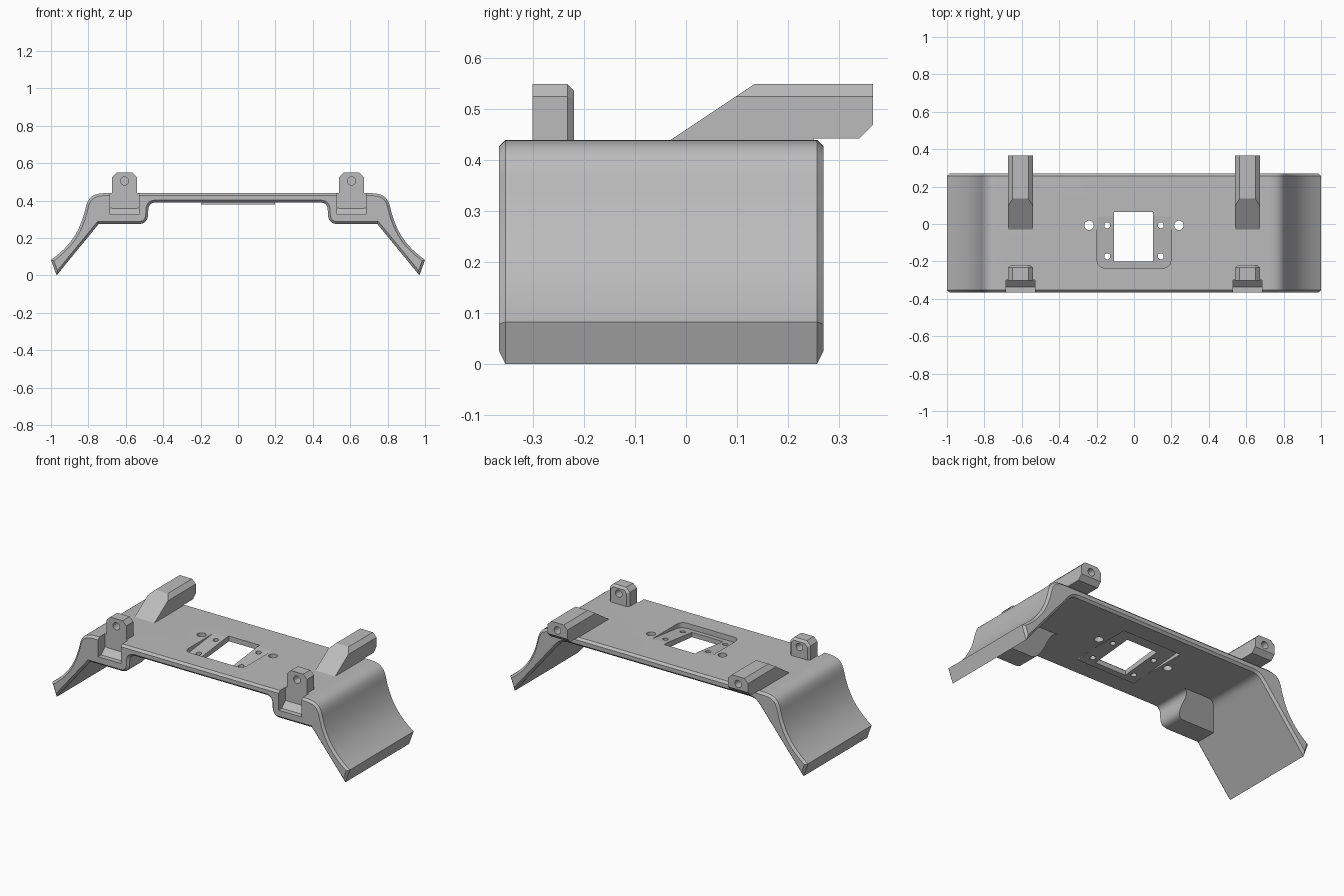
import bpy
import bmesh
import math
from mathutils import Vector

cube = bpy.data.objects.get("Cube")
if cube:
    bpy.data.objects.remove(cube, do_unlink=True)

grey = bpy.data.materials.new("plain_grey")
grey.use_nodes = True
GREY = (0.5, 0.5, 0.5, 1)
grey.diffuse_color = GREY
grey.node_tree.nodes["Principled BSDF"].inputs["Base Color"].default_value = GREY


def finish(name, bm):
    mesh = bpy.data.meshes.new(name)
    bmesh.ops.recalc_face_normals(bm, faces=bm.faces)
    bm.to_mesh(mesh)
    bm.free()
    mesh.materials.append(grey)
    obj = bpy.data.objects.new(name, mesh)
    bpy.context.collection.objects.link(obj)
    return obj


def prism(name, outline, axis, lo, hi, chamfer_lo=0, chamfer_hi=0):
    """Extrude an outline along x or y, with optional chamfered end rims."""
    bm = bmesh.new()
    k = 0 if axis == "x" else 1

    def place(p, d):
        return (d, p[0], p[1]) if k == 0 else (p[0], d, p[1])

    a = [bm.verts.new(place(p, lo + chamfer_lo)) for p in outline]
    b = [bm.verts.new(place(p, hi - chamfer_hi)) for p in outline]
    caps = [bm.faces.new(a), bm.faces.new(b[::-1])]
    for i in range(len(a)):
        j = (i + 1) % len(a)
        bm.faces.new((a[i], b[i], b[j], a[j]))
    bmesh.ops.recalc_face_normals(bm, faces=bm.faces)
    for cap, size, end in zip(caps, (chamfer_lo, chamfer_hi), (lo, hi)):
        if size:
            bmesh.ops.inset_region(bm, faces=[cap], thickness=size, depth=0,
                                   use_even_offset=True, use_boundary=True)
            for v in cap.verts:
                v.co[k] = end
    return finish(name, bm)


def cylinder(x, y, z, radius, length, axis="z"):
    bm = bmesh.new()
    bmesh.ops.create_cone(bm, cap_ends=True, segments=32, radius1=radius,
                          radius2=radius, depth=length)
    obj = finish("hole_cutter", bm)
    obj.location = (x, y, z)
    if axis == "y":
        obj.rotation_euler.x = math.pi / 2
    return obj


def combine(obj, tool, operation="DIFFERENCE"):
    """Apply a boolean and discard its tool."""
    mod = obj.modifiers.new("boolean", "BOOLEAN")
    mod.operation, mod.solver, mod.object = operation, "EXACT", tool
    bpy.context.view_layer.update()
    bpy.context.view_layer.objects.active = obj
    bpy.ops.object.modifier_apply(modifier=mod.name)
    bpy.data.objects.remove(tool, do_unlink=True)


def curve(p0, p1, p2, p3, n=24):
    p0, p1, p2, p3 = map(Vector, (p0, p1, p2, p3))
    out = []
    for i in range(n + 1):
        t = i / n
        s = 1 - t
        out.append(tuple(p0 * s**3 + p1 * 3*s*s*t + p2 * 3*s*t*t + p3 * t**3))
    return out


def box(name, x0, x1, y0, y1, z0, z1):
    return prism(name, [(y0, z0), (y1, z0), (y1, z1), (y0, z1)], "x", x0, x1)


def flip(points, side):
    return [(x * side, z) for x, z in points]


FRONT, BACK, RIM = -0.367, 0.27, 0.013
LUG_X = 0.607

# Arched shell: flat bridge flaring into two legs
half = curve((0.70, 0.44), (0.77, 0.44), (0.80, 0.425), (0.815, 0.36))
half += curve((0.815, 0.36), (0.845, 0.23), (0.90, 0.155), (1.0, 0.083))[1:]
half += [(0.97, 0)]
half += curve((0.685, 0.348), (0.66, 0.378), (0.645, 0.39), (0.605, 0.39))
shell = prism("arched_shell", half + flip(half, -1)[::-1], "y", FRONT, BACK, RIM, RIM)

# Rounded pads under the front lugs, sloping away towards the back
pad = curve((0.435, 0.39), (0.465, 0.39), (0.48, 0.38), (0.48, 0.34))
pad += curve((0.48, 0.34), (0.48, 0.295), (0.495, 0.275), (0.535, 0.275))[1:]
pad += [(0.748, 0.275), (0.77, 0.29), (0.72, 0.42), (0.435, 0.42)]
for side in (1, -1):
    block = prism("front_pad", flip(pad, side), "y", FRONT, -0.11, RIM)
    slope = prism("pad_slope_cutter",
                  [(-0.24, 0.26), (0, 0.26), (0, 0.5), (-0.075, 0.425)],
                  "x", -1.2, 1.2)
    combine(block, slope)
    combine(shell, block, "UNION")

# Tilted centre seat: pocket above, wedge and recess below
seat = prism("seat_wedge", [(-0.235, 0.38), (-0.10, 0.3935), (-0.10, 0.405),
                            (-0.235, 0.405)], "x", -0.197, 0.197)
combine(shell, seat, "UNION")
combine(shell, prism("recess_cutter", [(-0.135, 0.39), (-0.135, 0.37), (0.15, 0.37),
                                       (0.15, 0.416)], "x", -0.197, 0.197))
pocket = prism("pocket_cutter", [(-0.235, 0.408), (0.04, 0.44), (0.04, 0.5),
                                 (-0.235, 0.5)], "x", -0.197, 0.197)
bm = bmesh.new()
bm.from_mesh(pocket.data)
corners = [e for e in bm.edges if all(v.co.y < -0.2 for v in e.verts)
           and abs(e.verts[0].co.z - e.verts[1].co.z) > 0.05]
bmesh.ops.bevel(bm, geom=corners, offset=0.04, segments=6, profile=0.5,
                affect="EDGES")
bm.to_mesh(pocket.data)
bm.free()
combine(shell, pocket)
combine(shell, box("window_cutter", -0.107, 0.101, -0.2, 0.065, 0.3, 0.5))

# Screw holes round the window
for side in (1, -1):
    for x, y, radius in ((0.24, -0.007, 0.025), (0.143, -0.007, 0.016),
                         (0.143, -0.173, 0.016)):
        combine(shell, cylinder(side * x, y, 0.4, radius, 0.3))

for side, label in ((1, "left"), (-1, "right")):
    cx = side * LUG_X
    # Notch in the front edge with a ramped floor
    notch = prism("notch_cutter", [(-0.4, 0.325), (-0.337, 0.325), (-0.30, 0.36),
                                   (-0.30, 0.6), (-0.4, 0.6)],
                  "x", cx - 0.077, cx + 0.077)
    combine(shell, notch)

    section = [(cx - 0.067, 0.35), (cx + 0.067, 0.35), (cx + 0.067, 0.525),
               (cx + 0.042, 0.55), (cx - 0.042, 0.55), (cx - 0.067, 0.525)]
    # Short front lug with a through hole
    front = prism(label + "_front_lug", section, "y", -0.301, -0.22, 0, 0.013)
    combine(front, cylinder(cx, -0.26, 0.505, 0.022, 0.3, "y"))

    # Long back lug with a sloped nose and a bore in its end
    back = prism(label + "_back_lug",
                 [(-0.03, 0.44), (0.135, 0.55), (0.367, 0.55), (0.367, 0.47),
                  (0.34, 0.443), (0.25, 0.443), (0.25, 0.432), (-0.03, 0.432)],
                 "x", cx - 0.1, cx + 0.1)
    combine(back, prism("lug_section", section, "y", -0.2, 0.5), "INTERSECT")
    combine(back, cylinder(cx, 0.367, 0.505, 0.022, 0.4, "y"))

# Smooth only the finely divided curves
bpy.ops.object.select_all(action="DESELECT")
shell.select_set(True)
bpy.context.view_layer.objects.active = shell
bpy.ops.object.shade_smooth_by_angle(angle=math.radians(5))
